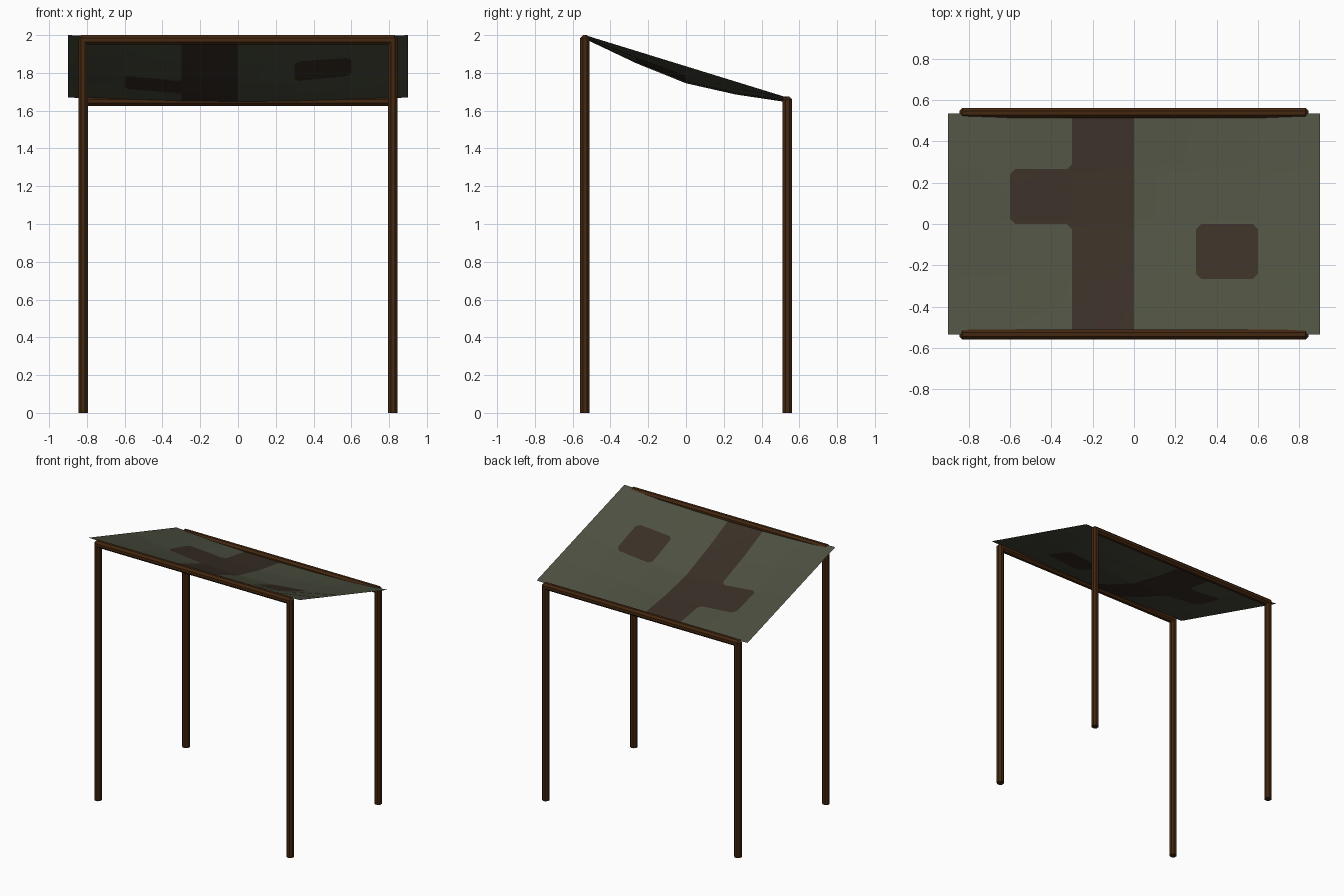
import bpy, bmesh, math
from mathutils import Vector

if "Cube" in bpy.data.objects:
    bpy.data.objects.remove(bpy.data.objects["Cube"])


def material(name, rgb):
    m = bpy.data.materials.new(name)
    m.diffuse_color = (*rgb, 1)
    m.use_nodes = True
    m.node_tree.nodes["Principled BSDF"].inputs["Base Color"].default_value = m.diffuse_color
    return m


WOOD = material("dark_wood", (0.056, 0.020, 0.005))
GREEN = material("olive_cloth", (0.076, 0.083, 0.053))
BROWN = material("brown_cloth", (0.042, 0.029, 0.020))


def finish(name, bm, mats):
    me = bpy.data.meshes.new(name)
    bm.to_mesh(me)
    bm.free()
    for m in mats:
        me.materials.append(m)
    ob = bpy.data.objects.new(name, me)
    bpy.context.collection.objects.link(ob)
    return ob


def pole(name, start, end, taper_start, taper_end):
    """Eight-sided pole whose ends may be chamfered."""
    a, b = Vector(start), Vector(end)
    d = (b - a).normalized()
    rot = d.to_track_quat('Z', 'Y')
    R, c = 0.025 / math.cos(math.pi / 8), 0.016
    stations = [(a, R)] if not taper_start else [(a, R - c), (a + d * c, R)]
    stations += [(b, R)] if not taper_end else [(b - d * c, R), (b, R - c)]
    bm = bmesh.new()
    rings = []
    for p, r in stations:
        angles = [math.pi / 8 + k * math.pi / 4 for k in range(8)]
        rings.append([bm.verts.new(p + rot @ Vector((r * math.cos(t), r * math.sin(t), 0)))
                      for t in angles])
    for lo, hi in zip(rings, rings[1:]):
        for k in range(8):
            j = (k + 1) % 8
            bm.faces.new((lo[k], lo[j], hi[j], hi[k]))
    bm.faces.new(rings[0][::-1])
    bm.faces.new(rings[-1])
    finish(name, bm, [WOOD])


# Legs and the two cross beams
for end, y, top in (("front", -0.535, 2.0), ("back", 0.537, 1.675)):
    for side, x in (("left", -0.82), ("right", 0.82)):
        pole(f"{end}_{side}_leg", (x, y, 0), (x, y, top), False, True)
    pole(f"{end}_beam", (-0.845, y, top - 0.025), (0.845, y, top - 0.025), True, True)

# Sagging canopy: heights on a coarse grid, interpolated between
XS = [-0.9, -0.6, -0.3, 0, 0.3, 0.6, 0.9]
YS = [-0.535, -0.265, 0, 0.265, 0.535]
SAG = [0.02, 0.065, 0.09, 0.068, 0.025]


def lerp_table(t, keys, vals):
    for i in range(len(keys) - 1):
        if t <= keys[i + 1] + 1e-6:
            f = (t - keys[i]) / (keys[i + 1] - keys[i])
            return vals[i] * (1 - f) + vals[i + 1] * f


def height(x, y):
    across = lerp_table(x, XS, [1 - (v / 0.9) ** 2 for v in XS])
    return 1.835 - y * 0.165 / 0.535 - across * lerp_table(y, YS, SAG)


# Clipped corners of the patches: position, direction, whether brown
CUT = 0.025
CORNERS = [(0.3, 0, 1, -1, 0), (0.3, -0.265, 1, 1, 0),
           (0.6, 0, -1, -1, 0), (0.6, -0.265, -1, 1, 0),
           (-0.6, 0.265, 1, -1, 0), (-0.6, 0, 1, 1, 0),
           (-0.3, 0.265, -1, 1, 1), (-0.3, 0, -1, -1, 1)]


def is_brown(x, y):
    for cx, cy, dx, dy, brown in CORNERS:
        u, v = (x - cx) * dx, (y - cy) * dy
        if u > 0 and v > 0 and u + v < CUT:
            return brown
    stripe = -0.3 < x < 0
    arm = -0.6 < x < -0.3 and 0 < y < 0.265
    square = 0.3 < x < 0.6 and -0.265 < y < 0
    return int(stripe or arm or square)


xs = sorted(set(XS) | {round(c[0] + c[2] * CUT, 4) for c in CORNERS})
ys = sorted(set(YS) | {round(c[1] + c[3] * CUT, 4) for c in CORNERS})
bm = bmesh.new()
grid = [[bm.verts.new((x, y, height(x, y))) for x in xs] for y in ys]
for j in range(len(ys) - 1):
    for i in range(len(xs) - 1):
        a, b = grid[j][i], grid[j][i + 1]
        c, d = grid[j + 1][i + 1], grid[j + 1][i]
        mx, my = (xs[i] + xs[i + 1]) / 2, (ys[j] + ys[j + 1]) / 2
        polys = [(a, b, c, d)]
        for cx, cy, dx, dy, _ in CORNERS:
            if abs(mx - cx - dx * CUT / 2) < 1e-4 and abs(my - cy - dy * CUT / 2) < 1e-4:
                polys = [(a, b, d), (b, c, d)] if dx == dy else [(a, b, c), (a, c, d)]
        for p in polys:
            f = bm.faces.new(p)
            m = sum((v.co for v in p), Vector()) / len(p)
            f.material_index = is_brown(m.x, m.y)
canopy = finish("canopy", bm, [GREEN, BROWN])
bpy.context.view_layer.objects.active = canopy
canopy.select_set(True)
bpy.ops.object.shade_smooth_by_angle()
